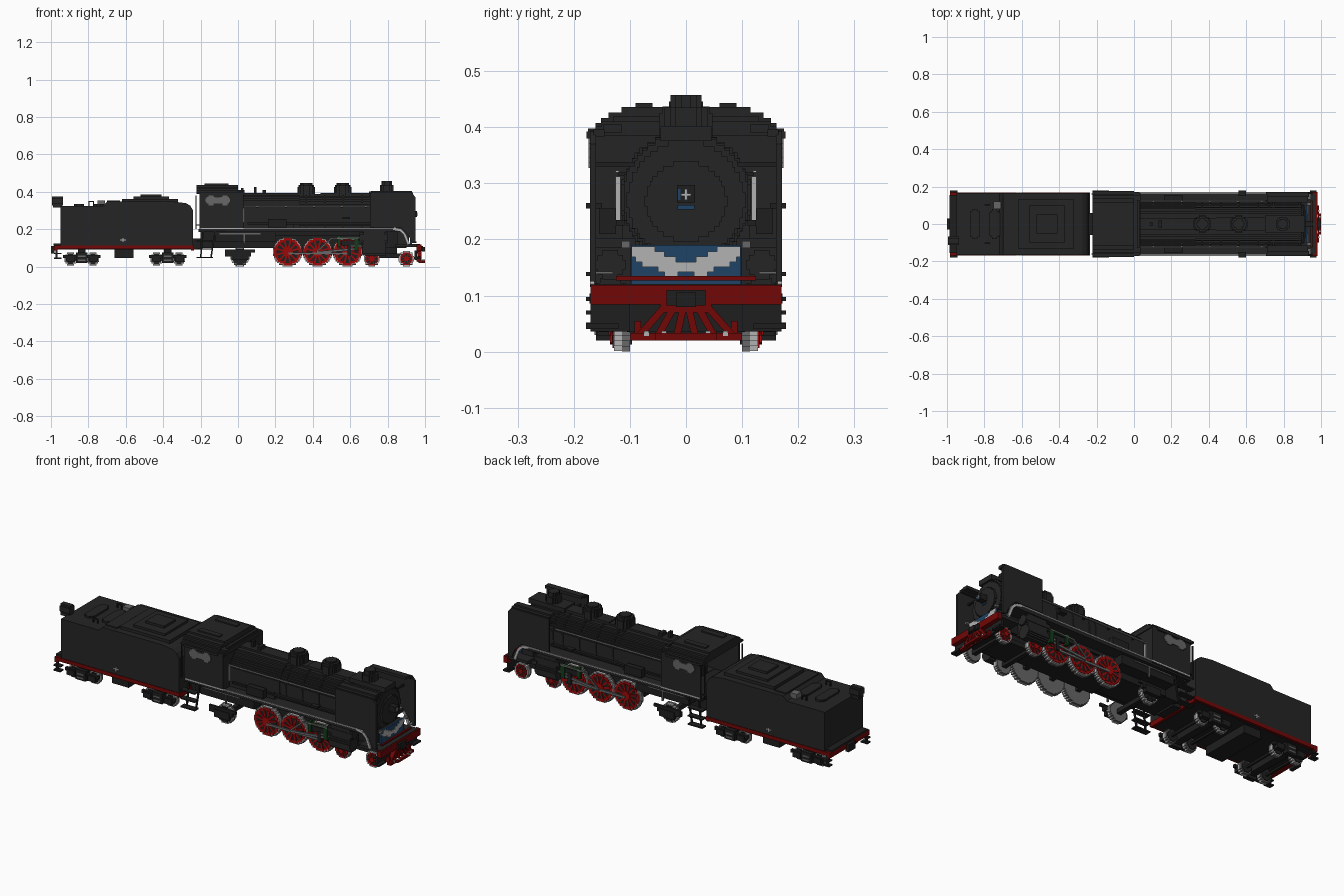
import bpy, bmesh, math
from mathutils import Vector

if "Cube" in bpy.data.objects:
    bpy.data.objects.remove(bpy.data.objects["Cube"])

V = 0.0092  # block size of the stepped outlines


def material(name, rgb):
    m = bpy.data.materials.new(name)
    m.diffuse_color = (*rgb, 1)
    m.use_nodes = True
    m.node_tree.nodes["Principled BSDF"].inputs["Base Color"].default_value = (*rgb, 1)
    return m


BLACK = material("soot black", (0.0185, 0.0185, 0.0185))
DARK = material("frame black", (0.0135, 0.0135, 0.0135))
RED = material("beam red", (0.17, 0.002, 0.002))
WHEEL = material("wheel red", (0.33, 0.003, 0.003))
STEEL = material("light steel", (0.45, 0.45, 0.45))
GREY = material("grey metal", (0.135, 0.135, 0.135))
BLUE = material("plate blue", (0.013, 0.055, 0.13))
GREEN = material("dark green", (0.006, 0.045, 0.01))

# Position of the outline's two coordinates for each extrusion axis
PLACE = {"x": lambda a, u, w: (a, u, w), "y": lambda a, u, w: (u, a, w), "z": lambda a, u, w: (u, w, a)}


def build(name, mat, solids, mirror=False):
    """One object from extruded outlines (axis, start, end, points)."""
    bm = bmesh.new()
    for axis, a0, a1, pts in solids:
        face = bm.faces.new([bm.verts.new(PLACE[axis](a0, *p)) for p in pts])
        new = bmesh.ops.extrude_face_region(bm, geom=[face])["geom"]
        bmesh.ops.translate(bm, verts=[g for g in new if isinstance(g, bmesh.types.BMVert)],
                            vec=Vector(PLACE[axis](a1 - a0, 0, 0)))
    if mirror:
        copy = bmesh.ops.duplicate(bm, geom=bm.verts[:] + bm.edges[:] + bm.faces[:])["geom"]
        bmesh.ops.scale(bm, vec=(1, -1, 1), verts=[g for g in copy if isinstance(g, bmesh.types.BMVert)])
    bmesh.ops.recalc_face_normals(bm, faces=bm.faces[:])
    me = bpy.data.meshes.new(name)
    bm.to_mesh(me)
    bm.free()
    me.materials.append(mat)
    bpy.context.collection.objects.link(bpy.data.objects.new(name, me))


def box(x0, x1, y0, y1, z0, z1):
    return ("x", x0, x1, [(y0, z0), (y1, z0), (y1, z1), (y0, z1)])


def boxes(name, mat, dims, mirror=False):
    build(name, mat, [box(*d) for d in dims], mirror)


def rows(c, z0, z1, half):
    """Stepped symmetric outline whose half width is half(height)."""
    n = max(2, round((z1 - z0) / V))
    h = (z1 - z0) / n
    right = []
    for i in range(n):
        w = max(V / 2, round(half(z0 + (i + 0.5) * h) / (V / 2)) * V / 2)
        right += [(w, z0 + i * h), (w, z0 + (i + 1) * h)]
    return [(c + w, z) for w, z in right] + [(c - w, z) for w, z in reversed(right)]


def disc(cu, cw, r):
    return rows(cu, cw - r, cw + r, lambda z: math.sqrt(max(0, r * r - (z - cw) ** 2)))


def bar(p, q, a0, a1, t, axis="y"):
    """Slanted bar of thickness t from p to q in the plane across the axis."""
    d = Vector((q[0] - p[0], q[1] - p[1])).normalized() * t / 2
    return (axis, a0, a1, [(p[0] - d.y, p[1] + d.x), (q[0] - d.y, q[1] + d.x),
                           (q[0] + d.y, q[1] - d.x), (p[0] + d.y, p[1] - d.x)])


# ---- Tender body, coal and fittings
build("tender_body", BLACK, [("y", -0.165, 0.165, [
    (-0.95, 0.112), (-0.24, 0.112), (-0.24, 0.30), (-0.255, 0.325), (-0.275, 0.338),
    (-0.34, 0.347), (-0.70, 0.347), (-0.72, 0.325), (-0.95, 0.325)])])
boxes("coal_load", BLACK, [(-0.62, -0.32, -0.13, 0.13, 0.34, 0.362), (-0.56, -0.37, -0.1, 0.1, 0.36, 0.374),
                           (-0.52, -0.41, -0.05, 0.05, 0.37, 0.386), (-0.70, -0.63, -0.14, 0.14, 0.34, 0.354)])
build("tank_hatches", BLACK, [
    ("z", 0.32, 0.335, rows(x, -0.08, 0.08, lambda y: math.sqrt(max(0, 0.0008 - max(0, abs(y) - 0.052) ** 2))))
    for x in (-0.85, -0.745)])
boxes("tank_vents", GREY, [(-0.75, -0.71, 0.08, 0.12, 0.325, 0.352)])
boxes("tank_handrails", DARK, [(-0.80, -0.794, 0.10, 0.106, 0.32, 0.35), (-0.775, -0.769, 0.10, 0.106, 0.32, 0.35),
                               (-0.80, -0.769, 0.10, 0.106, 0.344, 0.35)], True)
build("rear_lamp", BLACK, [("x", -0.995, -0.935, disc(-0.09, 0.35, 0.024)), box(-0.99, -0.94, -0.11, -0.07, 0.315, 0.33)])
boxes("tender_sole_bar", RED, [(-0.98, -0.235, 0.155, 0.168, 0.093, 0.113)], True)
boxes("tender_beams", RED, [(-0.985, -0.965, -0.17, 0.17, 0.085, 0.113), (-0.25, -0.235, -0.16, 0.16, 0.085, 0.112)])
boxes("tender_floor", DARK, [(-0.97, -0.24, -0.156, 0.156, 0.09, 0.114), (-0.66, -0.56, -0.14, 0.14, 0.045, 0.092)])
boxes("rear_platform", DARK, [(-0.986, -0.94, -0.155, 0.155, 0.113, 0.123), (-1.0, -0.98, -0.03, 0.03, 0.07, 0.11)])
boxes("rear_steps", DARK, [(-0.985, -0.945, 0.15, 0.178, 0.04, 0.048), (-0.975, -0.965, 0.16, 0.17, 0.04, 0.1),
                           (-0.985, -0.945, 0.15, 0.178, 0.066, 0.073)], True)
boxes("tender_marks", STEEL, [(-0.63, -0.60, 0.164, 0.168, 0.140, 0.145), (-0.618, -0.612, 0.164, 0.168, 0.130, 0.152)], True)

# ---- Tender bogies
for label, c in (("rear", -0.835), ("front", -0.375)):
    build(label + "_bogie_flanges", GREY, [("y", 0.10, 0.115, disc(c + d, 0.04, 0.034)) for d in (-0.06, 0.06)], True)
    build(label + "_bogie_tyres", STEEL, [("y", 0.114, 0.128, disc(c + d, 0.04, 0.033)) for d in (-0.06, 0.06)], True)
    build(label + "_bogie_wheel_webs", DARK, [("y", 0.096, 0.133, disc(c + d, 0.04, 0.027)) for d in (-0.06, 0.06)], True)
    boxes(label + "_bogie_frame", DARK, [
        (c - 0.1, c + 0.1, 0.135, 0.15, 0.045, 0.062), (c - 0.03, c + 0.03, 0.135, 0.16, 0.02, 0.075),
        (c - 0.085, c - 0.04, 0.135, 0.158, 0.028, 0.058), (c + 0.04, c + 0.085, 0.135, 0.158, 0.028, 0.058),
        (c - 0.02, c + 0.02, 0, 0.14, 0.035, 0.092), (c - 0.065, c - 0.055, 0, 0.12, 0.035, 0.045),
        (c + 0.055, c + 0.065, 0, 0.12, 0.035, 0.045)], True)
    boxes(label + "_bogie_springs", GREY, [(c - 0.02, c + 0.02, 0.155, 0.163, z, z + 0.008) for z in (0.03, 0.05)], True)

# ---- Cab
boxes("cab_walls", BLACK, [(-0.205, 0.03, 0.16, 0.17, 0.195, 0.395), (-0.205, 0.0, 0.165, 0.177, 0.38, 0.392)], True)
build("cab_front_wall", BLACK, [("x", 0.015, 0.03, rows(0, 0.195, 0.42, lambda z: 0.168 if z < 0.39 else 0.13))])
boxes("cab_floor", DARK, [(-0.21, 0.02, -0.165, 0.165, 0.185, 0.2), (-0.06, 0.02, -0.1, 0.1, 0.2, 0.34)])
build("cab_roof", BLACK, [("x", -0.222, 0.0, rows(0, 0.388, 0.436, lambda z: 0.085 + 0.093 * math.sqrt(max(0, (0.437 - z) / 0.049)))),
                          ("x", 0.0, 0.035, rows(0, 0.385, 0.41, lambda z: 0.172 - (z - 0.385)))])
boxes("roof_ventilator", BLACK, [(-0.18, -0.05, 0.06, 0.09, 0.43, 0.443)], True)
build("cab_side_windows", GREY, [("y", 0.168, 0.174, disc(x, 0.354, 0.027)) for x in (-0.145, -0.07)]
      + [box(-0.15, -0.07, 0.168, 0.174, 0.338, 0.368)], True)
boxes("cab_front_windows", STEEL, [(0.028, 0.036, 0.117, 0.126, 0.235, 0.312)], True)
boxes("cab_handrails", DARK, [(-0.228, -0.222, 0.158, 0.164, 0.2, 0.38), (-0.228, -0.2, 0.158, 0.164, 0.22, 0.226)], True)
build("cab_steps", DARK, [bar((-0.20, 0.045), (-0.185, 0.2), 0.15, 0.158, 0.008), bar((-0.145, 0.045), (-0.12, 0.2), 0.15, 0.158, 0.008)]
      + [box(-0.222, -0.135, 0.145, 0.178, z, z + 0.007) for z in (0.045, 0.09, 0.135)], True)

# ---- Boiler and its top fittings
build("boiler", BLACK, [("x", 0.03, 0.895, disc(0, 0.275, 0.112))])
build("firebox", BLACK, [("x", 0.03, 0.33, disc(0, 0.275, 0.117)), box(0.03, 0.3, -0.114, 0.114, 0.19, 0.28)])
build("smokebox_door", BLACK, [("x", 0.89, 0.905, disc(0, 0.27, 0.105)), ("x", 0.90, 0.918, disc(0, 0.268, 0.072))])
build("boiler_bands", BLACK, [("x", x, x + 0.008, disc(0, 0.275, 0.1155)) for x in (0.36, 0.46, 0.56, 0.66, 0.72)])
build("sand_and_steam_domes", BLACK, [("z", z0, z1, disc(x, 0, r)) for x in (0.365, 0.56)
                                     for z0, z1, r in ((0.37, 0.425, 0.047), (0.425, 0.437, 0.042), (0.437, 0.446, 0.03))])
boxes("boiler_top_ridge", BLACK, [(0.44, 0.72, -0.035, 0.035, 0.37, 0.393), (0.70, 0.915, -0.045, 0.045, 0.375, 0.402)])
build("chimney", BLACK, [("z", 0.38, 0.435, disc(0.795, 0, 0.038)), ("z", 0.435, 0.457, disc(0.795, 0, 0.028))])
boxes("whistle", DARK, [(0.085, 0.1, -0.01, 0.01, 0.38, 0.425), (0.13, 0.15, -0.02, 0.02, 0.38, 0.41)])
boxes("boiler_handrails", STEEL, [(0.0, 0.70, 0.119, 0.126, 0.319, 0.323)], True)
boxes("handrail_posts", DARK, [(x, x + 0.008, 0.095, 0.121, 0.314, 0.319) for x in (0.1, 0.25, 0.4, 0.55, 0.68)], True)
boxes("boiler_pipes", DARK, [(0.05, 0.72, 0.11, 0.125, 0.225, 0.235), (0.16, 0.26, 0.125, 0.155, 0.21, 0.255),
                             (0.56, 0.60, 0.15, 0.178, 0.255, 0.265)], True)
boxes("headlamp", DARK, [(0.91, 0.956, -0.016, 0.016, 0.266, 0.297)])
boxes("lamp_cross", STEEL, [(0.954, 0.96, -0.009, 0.009, 0.277, 0.282), (0.954, 0.96, -0.003, 0.003, 0.27, 0.29)])
boxes("door_plate", BLUE, [(0.915, 0.923, -0.015, 0.015, 0.253, 0.261), (0.954, 0.958, -0.014, -0.01, 0.27, 0.29)])

# ---- Smoke deflectors with inward stepped tops
build("smoke_deflectors", BLACK, [
    ("y", 0.160, 0.1715, [(0.705, 0.21), (0.87, 0.21), (0.91, 0.17), (0.93, 0.125), (0.95, 0.125),
                          (0.95, 0.37), (0.93, 0.392), (0.705, 0.392)]),
    box(0.71, 0.935, 0.145, 0.165, 0.383, 0.396), box(0.71, 0.93, 0.115, 0.148, 0.39, 0.405)], True)
boxes("deflector_stays", DARK, [(x, x + 0.01, 0.09, 0.165, 0.33, 0.338) for x in (0.74, 0.88)], True)

# ---- Running boards with pale edges sweeping down to the front
boxes("running_boards", BLACK, [(-0.06, 0.88, 0.09, 0.166, 0.185, 0.202)], True)
sweep = [(0.83, 0.203), (0.87, 0.195), (0.89, 0.175), (0.902, 0.145), (0.912, 0.118)]
build("running_board_edges", STEEL, [box(-0.2, 0.835, 0.164, 0.1715, 0.2, 0.207)]
      + [bar(p, q, 0.163, 0.1715, 0.014) for p, q in zip(sweep, sweep[1:])], True)

# ---- Main frame, cylinders and motion
boxes("main_frame", DARK, [(-0.2, 0.9, -0.085, 0.085, 0.10, 0.19), (0.2, 0.85, -0.07, 0.07, 0.065, 0.1),
                           (-0.24, -0.19, -0.06, 0.06, 0.09, 0.15), (0.1, 0.7, -0.1, 0.1, 0.165, 0.19)])
boxes("firebox_side_frame", DARK, [(-0.12, 0.2, 0.08, 0.15, 0.135, 0.186), (-0.07, 0.07, 0.13, 0.15, 0.055, 0.08)], True)
boxes("injector_pipes", GREY, [(-0.1, 0.12, 0.148, 0.156, 0.172, 0.179), (0.03, 0.038, 0.148, 0.156, 0.12, 0.175)], True)
build("cylinders", BLACK, [("x", 0.665, 0.79, disc(0.135, 0.095, 0.036)), ("x", 0.65, 0.80, disc(0.135, 0.155, 0.026)),
                           box(0.67, 0.785, 0.08, 0.16, 0.09, 0.19)], True)
boxes("motion_bracket", GREEN, [(0.53, 0.548, 0.14, 0.155, 0.105, 0.165), (0.545, 0.645, 0.14, 0.152, 0.145, 0.157),
                                (0.622, 0.645, 0.14, 0.155, 0.085, 0.15)], True)
boxes("valve_gear", DARK, [(0.55, 0.66, 0.14, 0.15, 0.112, 0.14), (0.585, 0.605, 0.14, 0.153, 0.06, 0.12)], True)
build("motion_rods", GREY, [bar((0.27, 0.07), (0.585, 0.07), 0.135, 0.142, 0.012), bar((0.42, 0.075), (0.63, 0.095), 0.142, 0.15, 0.012),
                            bar((0.5, 0.15), (0.66, 0.155), 0.15, 0.156, 0.008), bar((0.42, 0.08), (0.5, 0.15), 0.15, 0.156, 0.008),
                            box(0.6, 0.67, 0.14, 0.15, 0.105, 0.113)], True)


def wheel(name, x, r, spokes, face, rim):
    """Pair of wheels: grey flange, steel tyre, coloured rim, dark web and coloured spokes."""
    build(name + "_flanges", GREY, [("y", 0.10, 0.114, disc(x, r, r))], True)
    build(name + "_tyres", STEEL, [("y", 0.113, 0.128, disc(x, r, r * 0.98))], True)
    build(name + "_rims", face, [("y", 0.124, 0.131, disc(x, r, r * rim))], True)
    build(name + "_webs", DARK, [("y", 0.128, 0.132, disc(x, r, r * rim * 0.82))], True)
    arms = []
    for k in range(spokes):
        a = math.tau * (k + 0.5) / spokes
        arms.append(bar((x, r), (x + math.cos(a) * r * rim * 0.86, r + math.sin(a) * r * rim * 0.86), 0.126, 0.135, r * 0.12))
    build(name + "_spokes", face, arms + [("y", 0.126, 0.138, disc(x, r, r * 0.3))], True)
    boxes(name + "_axle", DARK, [(x - 0.012, x + 0.012, -0.11, 0.11, r - 0.012, r + 0.012)])


for i, x in enumerate((0.265, 0.425, 0.585)):
    wheel(f"driving_wheel_{i + 1}", x, 0.079, 12, WHEEL, 0.92)
wheel("leading_wheel_rear", 0.715, 0.042, 8, WHEEL, 0.85)
wheel("leading_wheel_front", 0.90, 0.042, 8, WHEEL, 0.8)
wheel("trailing_wheel", 0.01, 0.05, 8, DARK, 0.85)
boxes("trailing_axle_box", DARK, [(-0.035, 0.055, 0.135, 0.155, 0.035, 0.075), (-0.07, 0.09, 0.138, 0.15, 0.075, 0.09)], True)
boxes("leading_truck", DARK, [(0.69, 0.93, -0.08, 0.08, 0.045, 0.07)])

# ---- Front end: deck, beam, pilot and winged plate
boxes("front_deck", BLACK, [(0.84, 0.972, -0.16, 0.16, 0.105, 0.121), (0.85, 0.915, -0.1, 0.1, 0.12, 0.185)])
boxes("buffer_beam", RED, [(0.955, 0.98, -0.17, 0.17, 0.084, 0.119), (0.945, 0.955, -0.125, 0.125, 0.127, 0.135)])
boxes("front_coupler", DARK, [(0.97, 0.99, -0.035, 0.035, 0.082, 0.11), (0.985, 1.0, -0.018, 0.018, 0.08, 0.105)])
boxes("pilot_backing", DARK, [(0.945, 0.955, -0.105, 0.105, 0.035, 0.085)])
build("pilot", RED, [bar((y, 0.082), (y * 2.1 + 0.008, 0.028), 0.96, 0.982, 0.0125, "x") for y in (0.004, 0.02, 0.036)]
      + [box(0.985, 1.0, -0.001, 0.055, 0.02, 0.033), box(0.965, 0.99, 0.05, 0.1, 0.02, 0.033),
         box(0.95, 0.98, 0, 0.045, 0.07, 0.085), box(0.955, 0.975, 0.08, 0.092, 0.028, 0.055)], True)
boxes("pilot_bolts", STEEL, [(0.99, 1.0, 0.035, 0.044, 0.028, 0.037), (0.985, 0.992, 0.066, 0.075, 0.028, 0.037)], True)
boxes("front_steps", DARK, [(0.94, 0.975, 0.12, 0.178, 0.04, 0.05), (0.945, 0.958, 0.1, 0.17, 0.036, 0.085)], True)
boxes("front_plate", BLUE, [(0.92, 0.929, -0.098, 0.098, 0.12, 0.19)])
wings = ((0.055, 0.097, 0.178), (0.038, 0.097, 0.169), (0.018, 0.09, 0.16), (0.0, 0.078, 0.151), (0.0, 0.05, 0.142), (0.014, 0.038, 0.134))
boxes("wing_emblem", STEEL, [(0.928, 0.933, a, b, z, z + 0.0092) for a, b, z in wings], True)
boxes("deck_lamps", GREY, [(0.925, 0.945, 0.1, 0.115, 0.185, 0.197), (0.93, 0.945, 0.13, 0.16, 0.138, 0.143)], True)
